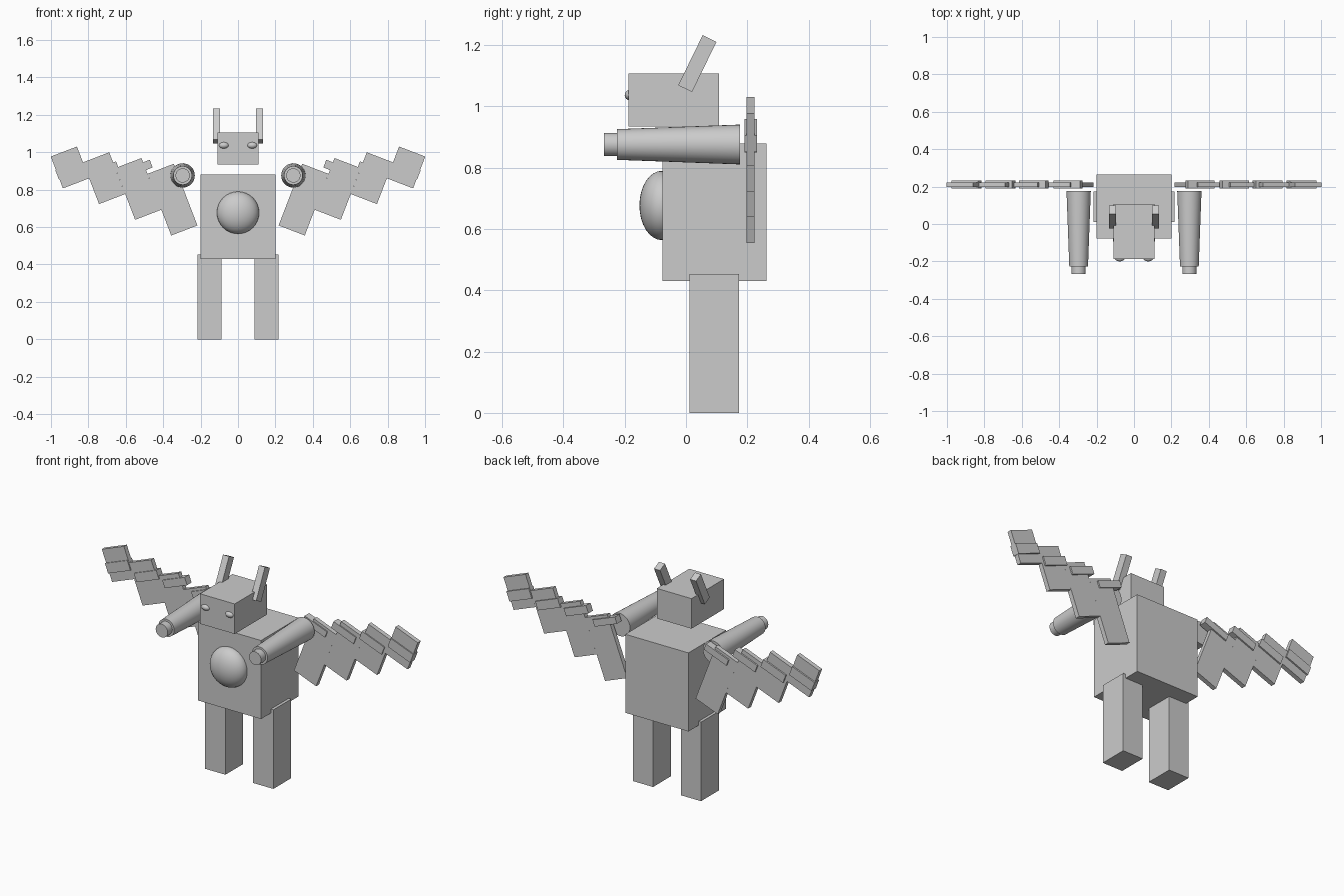
import bpy
from math import radians, sin, cos

if "Cube" in bpy.data.objects:
    bpy.data.objects.remove(bpy.data.objects["Cube"], do_unlink=True)

# One plain grey for the whole figure
grey = bpy.data.materials.new("plain_grey")
grey.use_nodes = True
colour = (0.6, 0.6, 0.6, 1)
grey.diffuse_color = colour
grey.node_tree.nodes["Principled BSDF"].inputs["Base Color"].default_value = colour


def finish(name, smooth=False):
    obj = bpy.context.object
    obj.name = name
    obj.data.materials.append(grey)
    bpy.ops.object.transform_apply(location=False, rotation=True, scale=True)
    if smooth:
        bpy.ops.object.shade_smooth_by_angle(angle=radians(40))
    return obj


def box(name, centre, size, rotation=(0, 0, 0)):
    bpy.ops.mesh.primitive_cube_add(size=1, location=centre, rotation=rotation)
    bpy.context.object.scale = size
    return finish(name)


def ball(name, centre, radii):
    bpy.ops.mesh.primitive_uv_sphere_add(segments=32, ring_count=16, radius=1, location=centre)
    bpy.context.object.scale = radii
    return finish(name, smooth=True)


def tube(name, x, z, back, front, r_back, r_front):
    bpy.ops.mesh.primitive_cone_add(
        vertices=32, radius1=r_back, radius2=r_front, depth=back - front,
        location=(x, (back + front) / 2, z), rotation=(radians(90), 0, 0))
    return finish(name, smooth=True)


# Body, belly and head
box("body", (0, 0.093, 0.655), (0.4, 0.341, 0.45))
ball("belly", (0, -0.079, 0.677), (0.113, 0.073, 0.113))
box("head", (0, -0.04, 1.021), (0.22, 0.294, 0.172))

# Wing layout: stepped plates, each longer towards the body, with a bar across each
tilt = radians(21)
bar_centres = [(0.896, 0.906), (0.714, 0.901), (0.535, 0.912), (0.353, 0.898)]
plate_width = 0.15

for side, s in (("left", 1), ("right", -1)):
    box(side + "_leg", (s * 0.152, 0.092, 0.2265), (0.128, 0.161, 0.453))
    box(side + "_horn", (s * 0.114, 0.037, 1.14), (0.038, 0.05, 0.182), (radians(-26), 0, 0))
    ball(side + "_eye", (s * 0.076, -0.18, 1.037), (0.027, 0.02, 0.018))

    # Tapered arm with a narrower muzzle at the front
    tube(side + "_arm", s * 0.296, 0.876, 0.177, -0.226, 0.065, 0.05)
    tube(side + "_arm_muzzle", s * 0.296, 0.876, -0.21, -0.268, 0.038, 0.038)

    for i, (bar_x, bar_z) in enumerate(bar_centres):
        height = 0.182 + 0.057 * i
        x = 0.936 - 0.193 * i - cos(tilt) * plate_width / 2 + sin(tilt) * height / 2
        z = 0.807 - 0.084 * i + sin(tilt) * plate_width / 2 + cos(tilt) * height / 2
        turn = (0, s * tilt, 0)
        box(f"{side}_wing_plate_{i + 1}", (s * x, 0.21, z), (plate_width, 0.026, height), turn)
        box(f"{side}_wing_bar_{i + 1}", (s * bar_x, 0.211, bar_z),
            (0.152, 0.041, 0.056 - 0.006 * i), turn)
